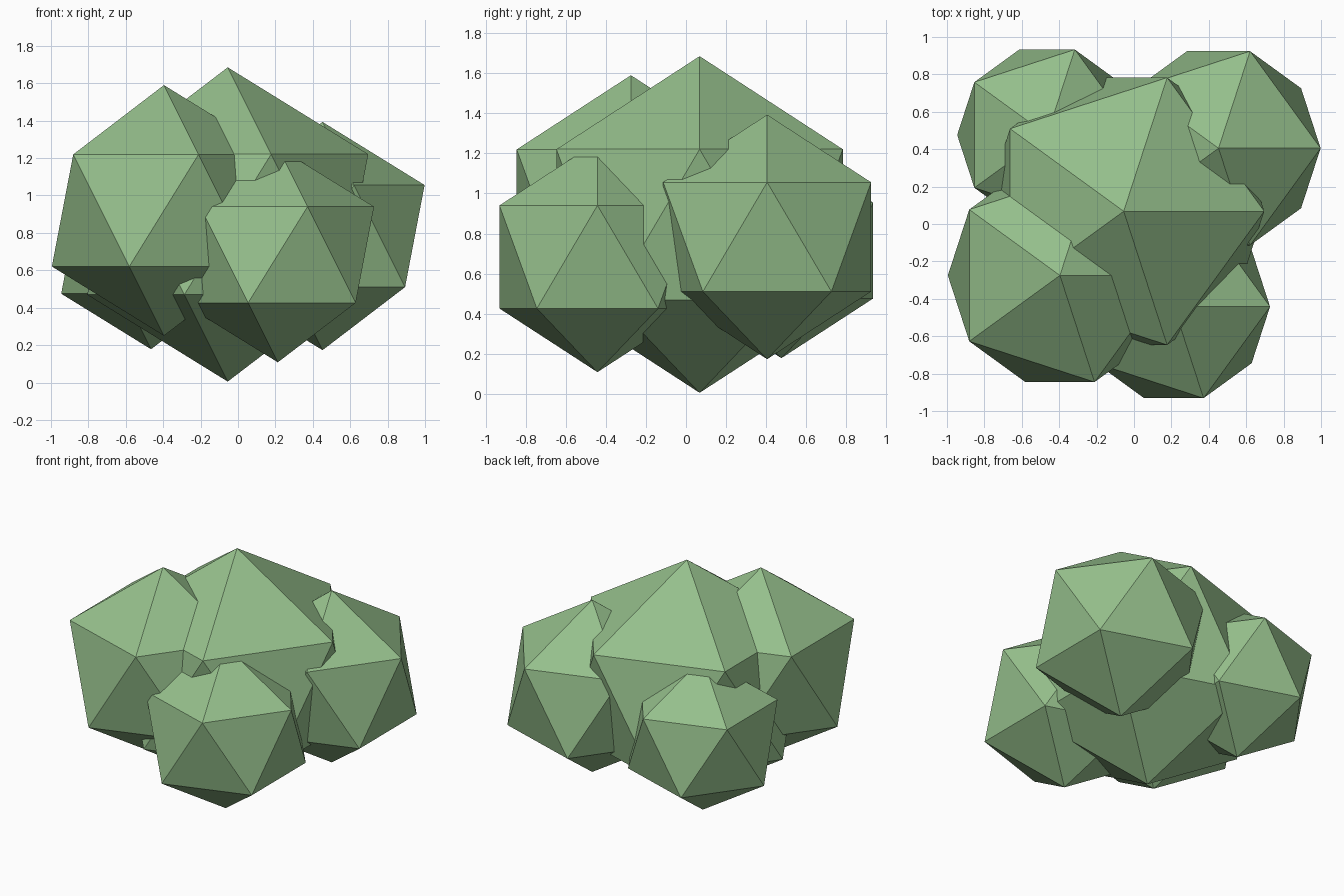
import bpy

if "Cube" in bpy.data.objects:
    bpy.data.objects.remove(bpy.data.objects["Cube"])

# Leaf colour
leaf = bpy.data.materials.new("leaf_green")
leaf.diffuse_color = (0.30, 0.52, 0.26, 1)
leaf.use_nodes = True
leaf.node_tree.nodes["Principled BSDF"].inputs["Base Color"].default_value = leaf.diffuse_color


def clump(name, radius, location):
    """One flat-faced 20-sided ball of foliage."""
    bpy.ops.mesh.primitive_ico_sphere_add(subdivisions=1, radius=radius, location=location)
    ob = bpy.context.object
    ob.name = name
    ob.data.materials.append(leaf)
    return ob


# Large centre clump, with four smaller ones pushed into its corners
clump("centre_clump", 0.84, (-0.055, 0.068, 0.84 + 0.005))
clump("front_left_clump", 0.67, (-0.396, -0.275, 0.92))
clump("back_right_clump", 0.61, (0.452, 0.405, 0.783))
clump("front_right_clump", 0.575, (0.213, -0.442, 0.683))
clump("back_left_clump", 0.537, (-0.465, 0.476, 0.715))
